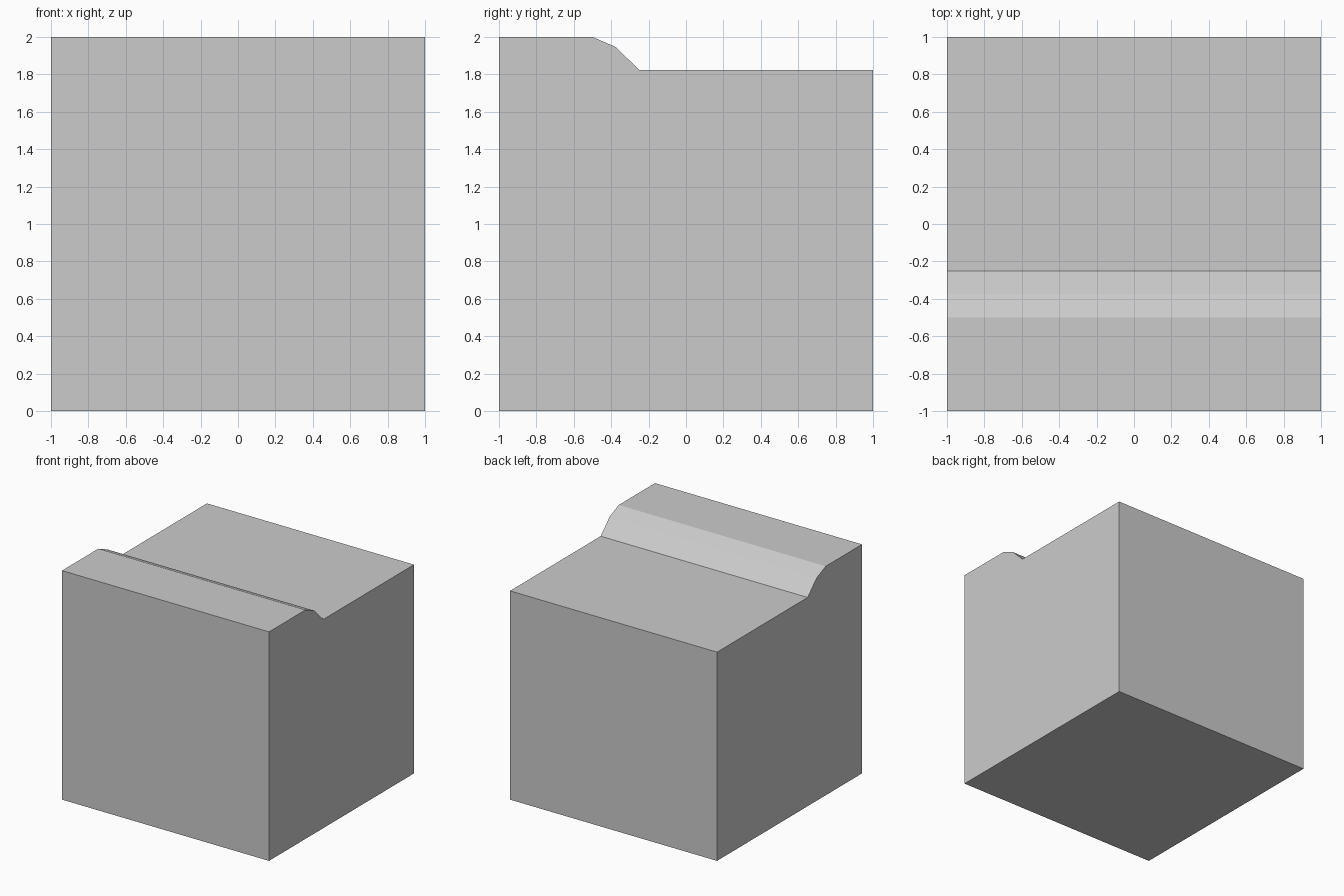
import bpy, bmesh

if "Cube" in bpy.data.objects:
    bpy.data.objects.remove(bpy.data.objects["Cube"])

# Side profile (y, z): block with a raised front ledge and a chamfered step
PROFILE = [(-1, 0), (1, 0), (1, 1.823), (-0.25, 1.823),
           (-0.375, 1.946), (-0.5, 2), (-1, 2)]


def extrude_profile(name, profile, x0, x1):
    bm = bmesh.new()
    face = bm.faces.new([bm.verts.new((x0, y, z)) for y, z in profile])
    result = bmesh.ops.extrude_face_region(bm, geom=[face], use_keep_orig=True)
    moved = [v for v in result["geom"] if isinstance(v, bmesh.types.BMVert)]
    bmesh.ops.translate(bm, verts=moved, vec=(x1 - x0, 0, 0))
    bmesh.ops.recalc_face_normals(bm, faces=bm.faces)
    mesh = bpy.data.meshes.new(name)
    bm.to_mesh(mesh)
    bm.free()
    obj = bpy.data.objects.new(name, mesh)
    bpy.context.collection.objects.link(obj)
    return obj


# Stepped block
extrude_profile("stepped_block", PROFILE, -1, 1)
